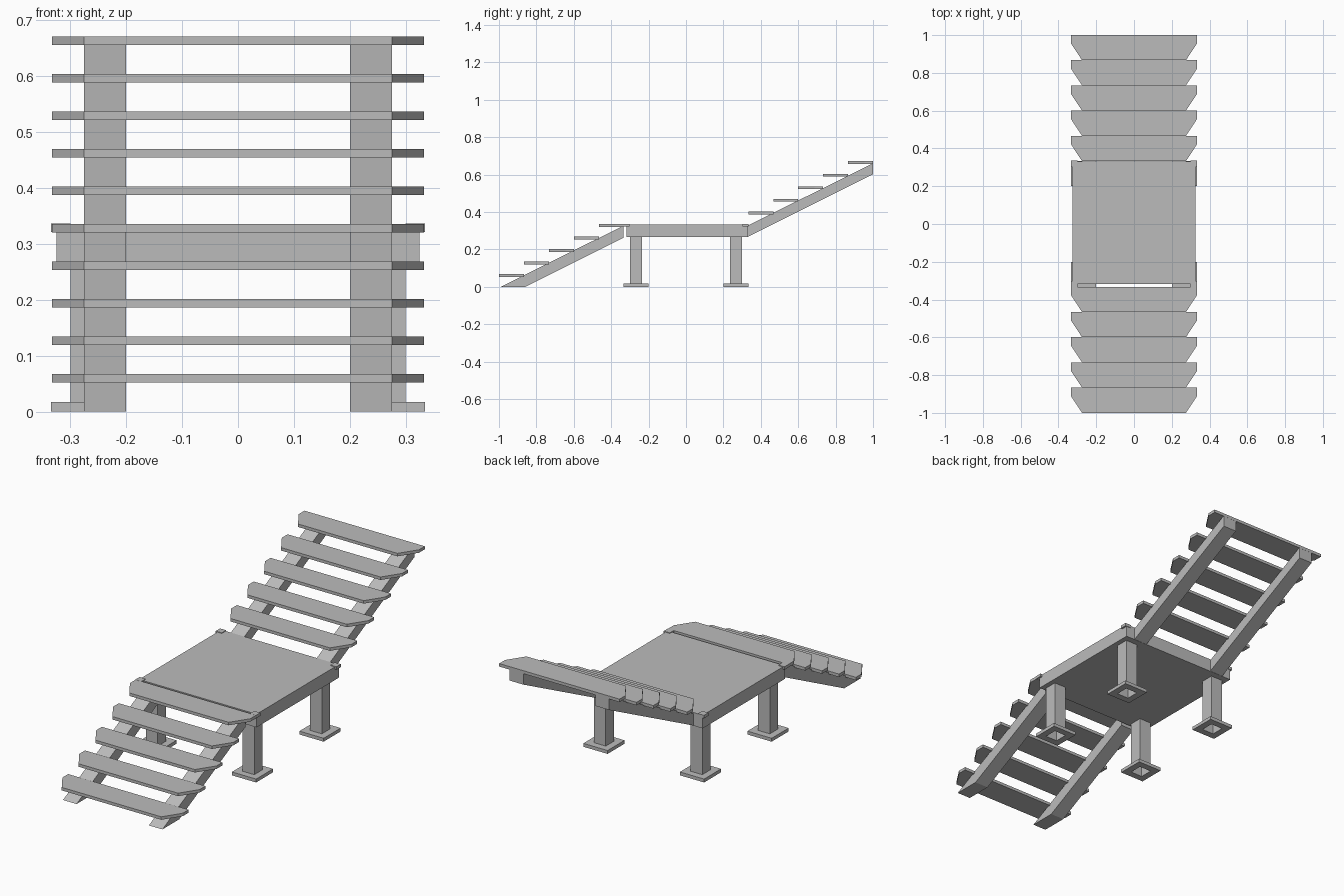
import bpy

old = bpy.data.objects.get("Cube")
if old:
    bpy.data.objects.remove(old, do_unlink=True)

# Single plain grey material
GREY = (0.5, 0.5, 0.5, 1)
grey = bpy.data.materials.new("plain_grey")
grey.use_nodes = True
grey.diffuse_color = GREY
grey.node_tree.nodes["Principled BSDF"].inputs["Base Color"].default_value = GREY


def make(name, verts, faces):
    mesh = bpy.data.meshes.new(name)
    mesh.from_pydata(verts, [], faces)
    mesh.materials.append(grey)
    obj = bpy.data.objects.new(name, mesh)
    bpy.context.collection.objects.link(obj)
    return obj


def prism(name, outline, axis, low, high, caps=True):
    """Extrude a counter-clockwise outline along axis 'x' (outline y,z) or 'z' (outline x,y)."""
    def place(point, d):
        return (d, *point) if axis == "x" else (*point, d)
    n = len(outline)
    verts = [place(p, d) for d in (low, high) for p in outline]
    faces = [(i, (i + 1) % n, (i + 1) % n + n, i + n) for i in range(n)]
    if caps:
        faces += [tuple(reversed(range(n))), tuple(range(n, 2 * n))]
    return make(name, verts, faces)


def square(cx, cy, half):
    return [(cx - half, cy - half), (cx + half, cy - half),
            (cx + half, cy + half), (cx - half, cy + half)]


def foot_plate(name, cx, cy, half, hole, height):
    """Square plate with a square hole where the hollow leg passes."""
    rings = [(half, 0), (half, height), (hole, height), (hole, 0)]
    verts = [(x, y, z) for h, z in rings for x, y in square(cx, cy, h)]
    faces = [(4 * r + i, 4 * r + (i + 1) % 4,
              4 * ((r + 1) % 4) + (i + 1) % 4, 4 * ((r + 1) % 4) + i)
             for r in range(4) for i in range(4)]
    return make(name, verts, faces)


# Landing platform
P = 0.325
prism("platform", [(-P, -0.318), (P, -0.318), (P, 0.332), (-P, 0.332)], "z", 0.267, 0.333)

# Hollow legs, foot plates and corner caps
for sx, side in ((-1, "right"), (1, "left")):
    for sy, end in ((-1, "front"), (1, "back")):
        tag = f"{end}_{side}"
        x, y = sx * 0.267, sy * 0.267
        prism("leg_" + tag, square(x, y, 0.033), "z", 0, 0.267, caps=False)
        foot_plate("foot_" + tag, x, y, 0.067, 0.033, 0.017)
        prism("corner_cap_" + tag, square(sx * 0.317, sy * 0.318, 0.017), "z", 0.321, 0.336)

# Sloping stringers of both flights
lower = [(-0.99, 0), (-0.857, 0), (-0.333, 0.262), (-0.333, 0.327)]
upper = [(0.33, 0.267), (1, 0.601), (1, 0.66), (0.33, 0.327)]
for side, a, b in (("right", -0.275, -0.2), ("left", 0.2, 0.275)):
    prism("lower_stringer_" + side, lower, "x", a, b)
    prism("upper_stringer_" + side, upper, "x", a, b)

# Treads with cut front corners
DEPTH, RISE = 0.1335, 0.0671
for i in range(10):
    flight, step = divmod(i, 5)
    y = (0.333 if flight else -1) + step * DEPTH
    top = RISE * (i + 1)
    outline = [(-0.275, y), (0.275, y), (0.333, y + 0.088), (0.333, y + DEPTH),
               (-0.333, y + DEPTH), (-0.333, y + 0.088)]
    prism(f"tread_{i + 1}", outline, "z", top - 0.015, top)
